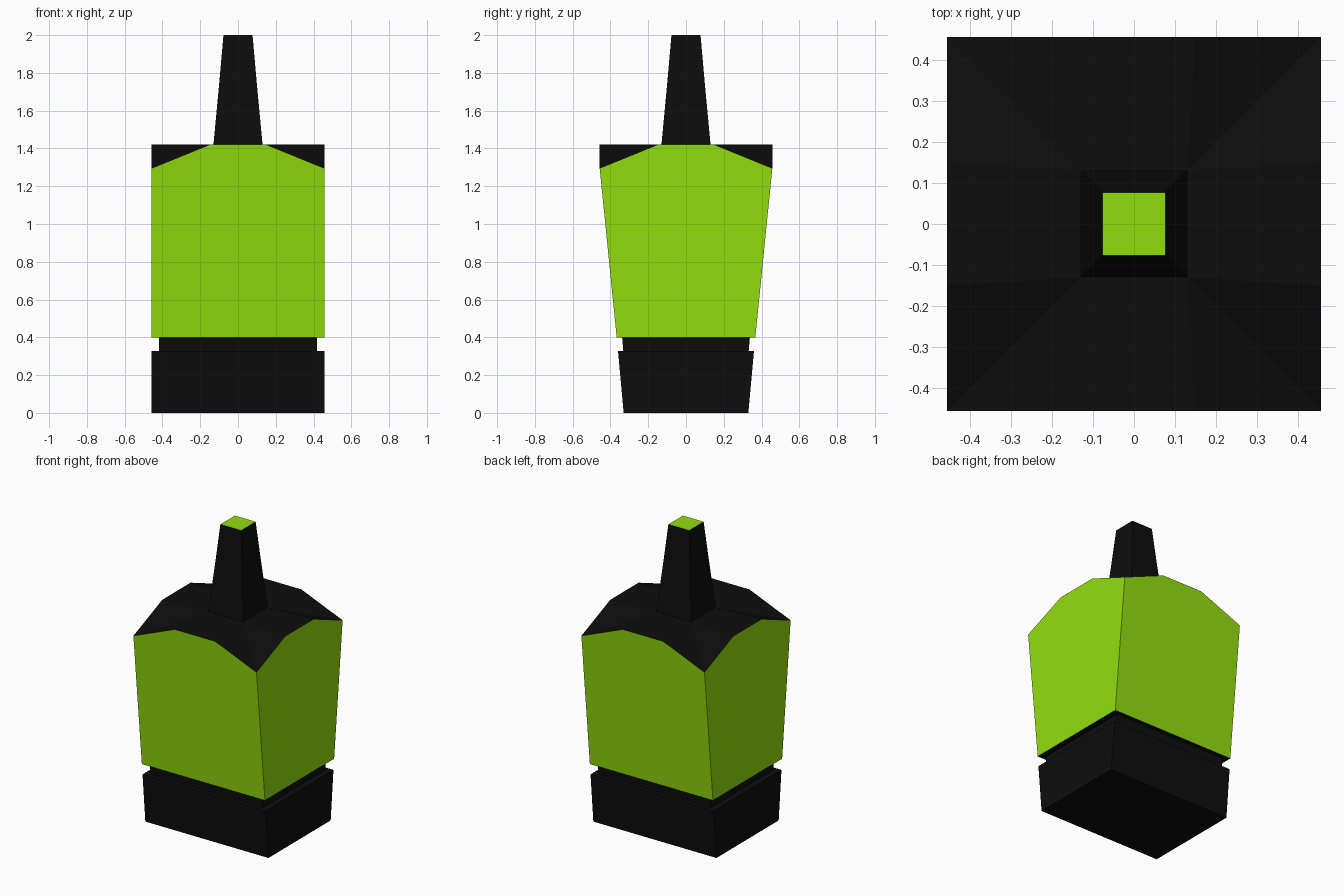
import bpy, bmesh

if "Cube" in bpy.data.objects:
    bpy.data.objects.remove(bpy.data.objects["Cube"])


def material(name, rgb):
    m = bpy.data.materials.new(name)
    m.diffuse_color = (*rgb, 1)
    m.use_nodes = True
    m.node_tree.nodes["Principled BSDF"].inputs["Base Color"].default_value = m.diffuse_color
    return m


BLACK = material("black_plastic", (0.004, 0.004, 0.004))
GREEN = material("bright_green", (0.29, 0.73, 0.004))


def finish(name, bm):
    bmesh.ops.recalc_face_normals(bm, faces=bm.faces[:])
    me = bpy.data.meshes.new(name)
    bm.to_mesh(me)
    bm.free()
    me.materials.append(BLACK)
    me.materials.append(GREEN)
    ob = bpy.data.objects.new(name, me)
    bpy.context.collection.objects.link(ob)
    return ob


def loft(name, rings, cap_bottom=False, cap_top=False):
    """Square tube through (half_x, half_y, z) rings; the top cap is green."""
    bm = bmesh.new()
    loops = [[bm.verts.new((sx * hx, sy * hy, z))
              for sx, sy in ((-1, -1), (1, -1), (1, 1), (-1, 1))]
             for hx, hy, z in rings]
    for a, b in zip(loops, loops[1:]):
        for i in range(4):
            j = (i + 1) % 4
            bm.faces.new((a[i], a[j], b[j], b[i]))
    if cap_bottom:
        bm.faces.new(loops[0][::-1])
    if cap_top:
        bm.faces.new(loops[-1]).material_index = 1
    return finish(name, bm)


# Foot with recessed groove, reaching out to the underside of the body
loft("base", [(0.457, 0.33, 0), (0.457, 0.36, 0.328), (0.417, 0.332, 0.328),
              (0.417, 0.338, 0.4), (0.457, 0.367, 0.4)], cap_bottom=True)

# Tapered spout with green tip
loft("neck", [(0.13, 0.13, 1.42), (0.099, 0.099, 1.75), (0.077, 0.077, 2)],
     cap_top=True)

# Green body: four panels under a roof with dropped corners
W, SHOULDER, NECK, TOP, CORNER = 0.457, 0.15, 0.13, 1.42, 1.295
bm = bmesh.new()
grid = {}
for i in range(4):
    for j in range(4):
        outer = i in (0, 3) or j in (0, 3)
        c = SHOULDER if outer else NECK
        pos = (-W, -c, c, W)
        corner = i in (0, 3) and j in (0, 3)
        grid[i, j] = bm.verts.new((pos[i], pos[j], CORNER if corner else TOP))

# Roof: flat cross around the neck, corner patches folded on the diagonal
for i in range(3):
    for j in range(3):
        if (i, j) == (1, 1):
            continue
        q = [grid[i, j], grid[i + 1, j], grid[i + 1, j + 1], grid[i, j + 1]]
        if i != 1 and j != 1:
            if i != j:
                q = q[1:] + q[:1]
            bm.faces.new((q[0], q[1], q[2]))
            bm.faces.new((q[0], q[2], q[3]))
        else:
            bm.faces.new(q)

# Side panels
foot = [bm.verts.new((x, y, 0.4)) for x, y in
        ((-W, -0.367), (W, -0.367), (W, 0.367), (-W, 0.367))]
edges = [[(k, 0) for k in range(4)], [(3, k) for k in range(4)],
         [(3 - k, 3) for k in range(4)], [(0, 3 - k) for k in range(4)]]
for n, edge in enumerate(edges):
    top = [grid[k] for k in edge]
    f = bm.faces.new([foot[n], foot[(n + 1) % 4]] + top[::-1])
    f.material_index = 1
finish("body", bm)
